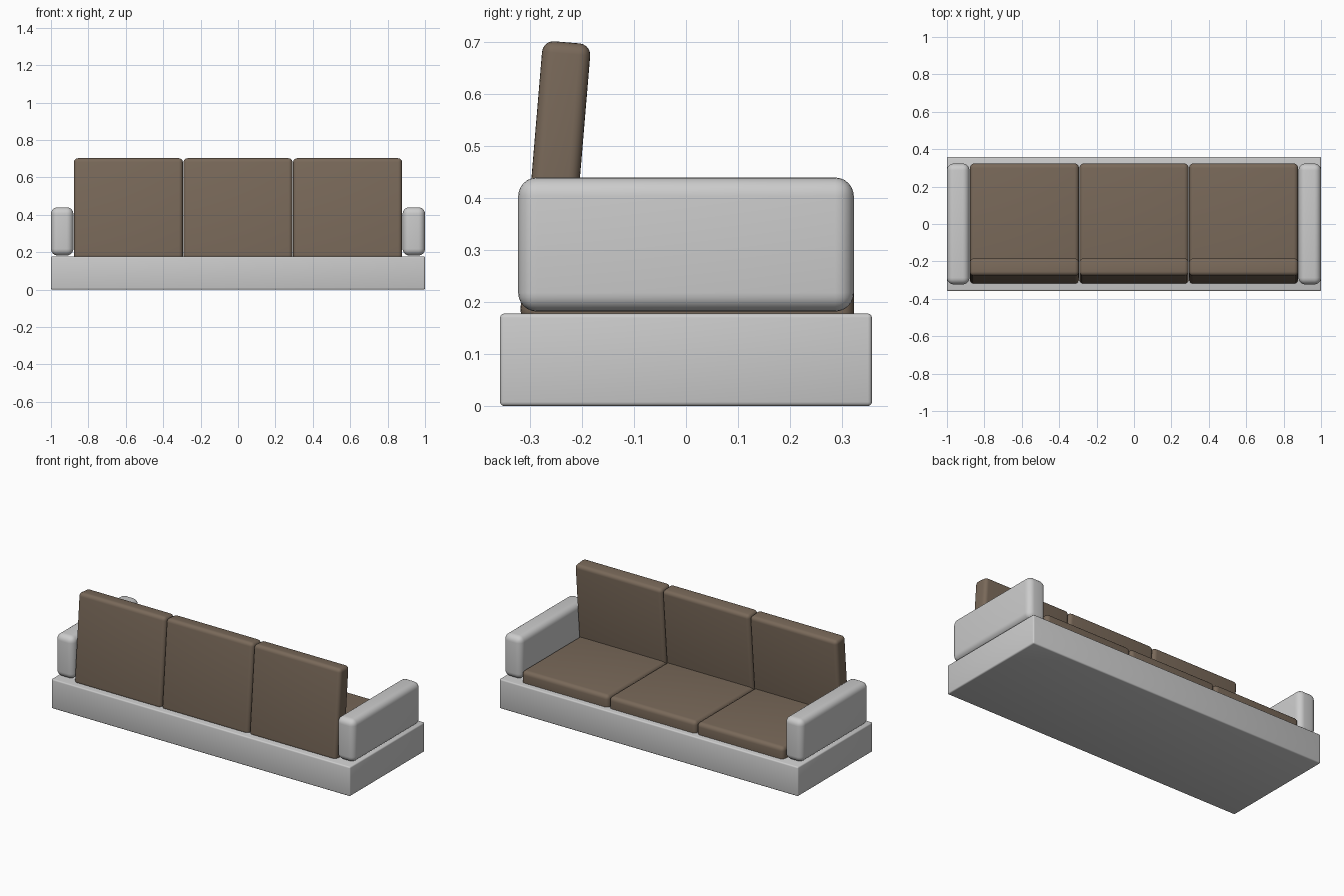
import bpy, math

if "Cube" in bpy.data.objects:
    bpy.data.objects.remove(bpy.data.objects["Cube"])

fabric = bpy.data.materials.new("brown_fabric")
fabric.diffuse_color = (0.19, 0.14, 0.10, 1)
fabric.use_nodes = True
fabric.node_tree.nodes["Principled BSDF"].inputs["Base Color"].default_value = fabric.diffuse_color


def soft_box(name, size, loc, bevel, segments=4, tilt=0.0, mat=None):
    """Rounded box with smooth-shaded edges, optionally tilted about x."""
    bpy.ops.mesh.primitive_cube_add(size=1, location=loc)
    ob = bpy.context.object
    ob.name = name
    ob.scale = size
    bpy.ops.object.transform_apply(location=False, rotation=False, scale=True)
    ob.rotation_euler.x = tilt
    mod = ob.modifiers.new("rounding", "BEVEL")
    mod.width = bevel
    mod.segments = segments
    bpy.ops.object.modifier_apply(modifier=mod.name)
    bpy.ops.object.shade_smooth_by_angle(angle=math.radians(35))
    if mat:
        ob.data.materials.append(mat)
    return ob


# plinth base
soft_box("base", (2.0, 0.716, 0.178), (0, 0, 0.09 - 0.0005), 0.008, 3)

# armrests
for side, label in ((-1, "left"), (1, "right")):
    soft_box(f"armrest_{label}", (0.12, 0.646, 0.258),
             (side * 0.94, 0, 0.311), 0.036, 6)

# three seat cushions and three leaning back cushions
for i, label in enumerate(("left", "middle", "right")):
    x = (i - 1) * 0.586
    soft_box(f"seat_cushion_{label}", (0.583, 0.635, 0.10),
             (x, 0.006, 0.198), 0.024, 5, mat=fabric)
    soft_box(f"back_cushion_{label}", (0.583, 0.093, 0.54),
             (x, -0.2515, 0.431), 0.022, 5, tilt=-math.radians(4.8), mat=fabric)

# rest the model on the floor
bpy.data.objects["base"].location.z = 0.089
